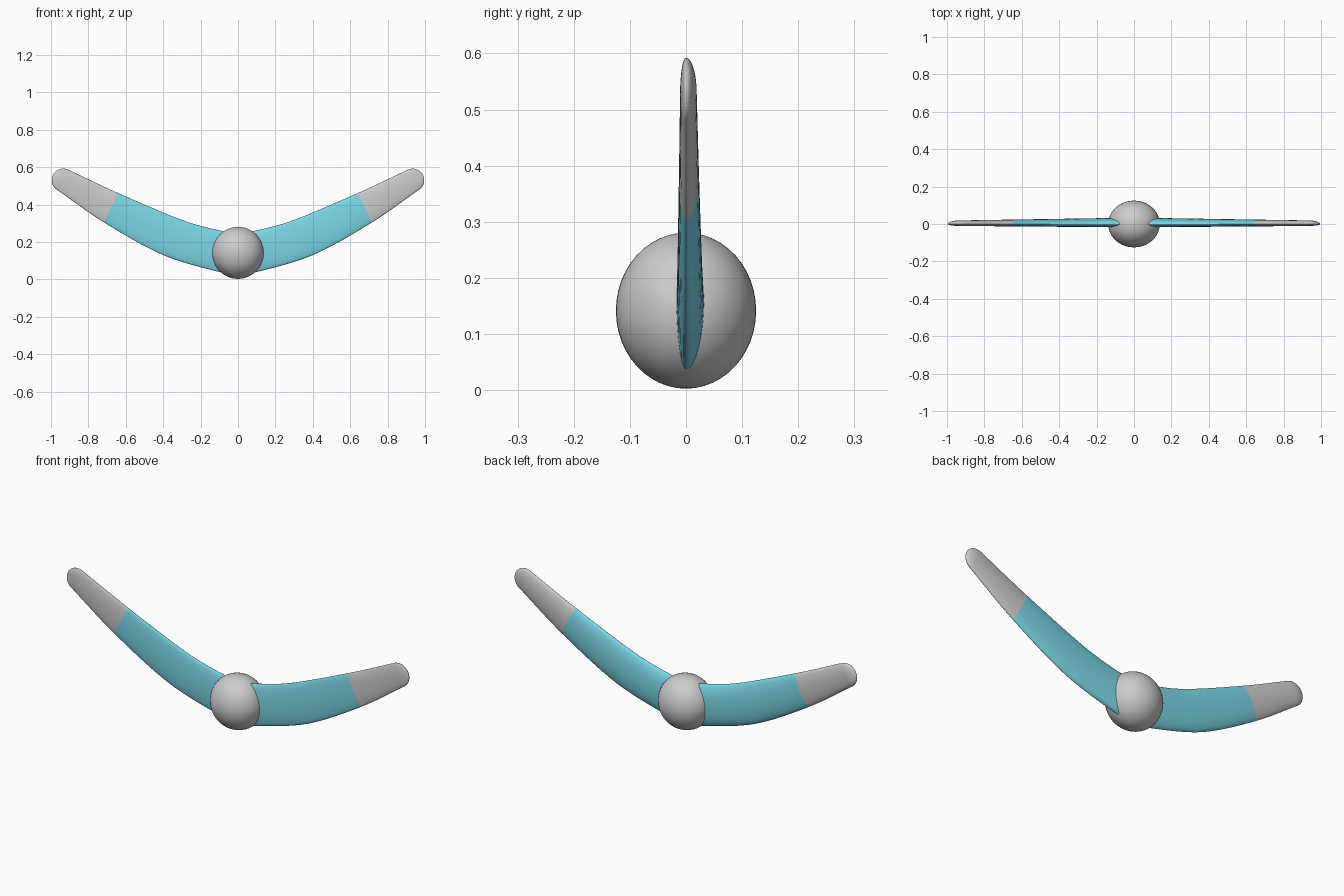
import bpy, bmesh, math
from mathutils import Vector

if "Cube" in bpy.data.objects:
    bpy.data.objects.remove(bpy.data.objects["Cube"])

# Front outline of one wing: matching points on upper and lower edge (x, z)
UPPER = [(-0.1, 0.262), (0, 0.25), (0.1, 0.262), (0.3, 0.318), (0.64, 0.461), (0.905, 0.585), (1.17, 0.708)]
LOWER = [(-0.09, 0.037), (0, 0.028), (0.09, 0.037), (0.4, 0.13), (0.717, 0.305), (0.963, 0.476), (1.209, 0.647)]
SEAM, END = 4, 5      # index of the colour seam and of the start of the round end
SIDES = 40


def curve(points, i, t):
    """Catmull-Rom point between points i and i+1."""
    a, b, c, d = (Vector(p) for p in points[i - 1:i + 3])
    return 0.5 * (2 * b + (c - a) * t + (2 * a - 5 * b + 4 * c - d) * t * t
                  + (3 * b - a - 3 * c + d) * t ** 3)


def material(name, color):
    m = bpy.data.materials.new(name)
    m.diffuse_color = (*color, 1)
    m.use_nodes = True
    m.node_tree.nodes["Principled BSDF"].inputs["Base Color"].default_value = m.diffuse_color
    return m


def section(bm, up, low, scale=1.0):
    """Lens section between two edge points, fuller on the back side."""
    mid, half = (up + low) / 2, (up - low) / 2
    k = min(max(mid.x, 0), 0.95)
    back, front = (0.034 - 0.016 * k) * scale, (0.018 - 0.008 * k) * scale
    ring = []
    for j in range(SIDES):
        a = math.tau * j / SIDES
        p, s = mid + half * math.cos(a), math.sin(a)
        ring.append(bm.verts.new((p.x, s * (back if s > 0 else front), p.y)))
    return ring


def wing_part(name, first, last, mat, rounded=False):
    bm = bmesh.new()
    rings = []
    for i in range(first, last):
        for n in range(8):
            rings.append(section(bm, curve(UPPER, i, n / 8), curve(LOWER, i, n / 8)))
    up, low = Vector(UPPER[last]), Vector(LOWER[last])
    rings.append(section(bm, up, low))
    pole = None
    if rounded:
        mid, half = (up + low) / 2, (up - low) / 2
        out = Vector((half.y, -half.x))
        for n in range(1, 12):
            a = math.pi / 2 * n / 12
            c = mid + out * math.sin(a)
            rings.append(section(bm, c + half * math.cos(a), c - half * math.cos(a), math.cos(a)))
        p = mid + out
        pole = bm.verts.new((p.x, 0, p.y))
    for r, q in zip(rings, rings[1:]):
        for j in range(SIDES):
            k = (j + 1) % SIDES
            bm.faces.new((r[j], r[k], q[k], q[j]))
    if pole:
        for j in range(SIDES):
            bm.faces.new((rings[-1][j], rings[-1][(j + 1) % SIDES], pole))
    bmesh.ops.recalc_face_normals(bm, faces=bm.faces)
    # outward check: a face on the back side must point to +y
    f = max(bm.faces, key=lambda f: f.calc_center_median().y)
    if f.normal.y < 0:
        bmesh.ops.reverse_faces(bm, faces=bm.faces)
    for f in bm.faces:
        f.smooth = True
    me = bpy.data.meshes.new(name)
    bm.to_mesh(me)
    bm.free()
    me.materials.append(mat)
    ob = bpy.data.objects.new(name, me)
    bpy.context.collection.objects.link(ob)
    ob.modifiers.new("mirror", 'MIRROR').use_axis[0] = True


# Coloured wings and pale rounded tips
wing_part("wings", 1, SEAM, material("light_blue", (0.2, 0.68, 0.8)))
wing_part("wing_tips", SEAM, END, material("pale_grey", (0.8, 0.81, 0.82)), rounded=True)

# Central body: slightly flattened ball
bpy.ops.mesh.primitive_uv_sphere_add(segments=48, ring_count=24, radius=1, location=(0, 0, 0.1415))
ball = bpy.context.object
ball.name = "center_ball"
ball.scale = (0.138, 0.125, 0.139)
bpy.ops.object.transform_apply(location=False, rotation=False, scale=True)
bpy.ops.object.shade_smooth()
